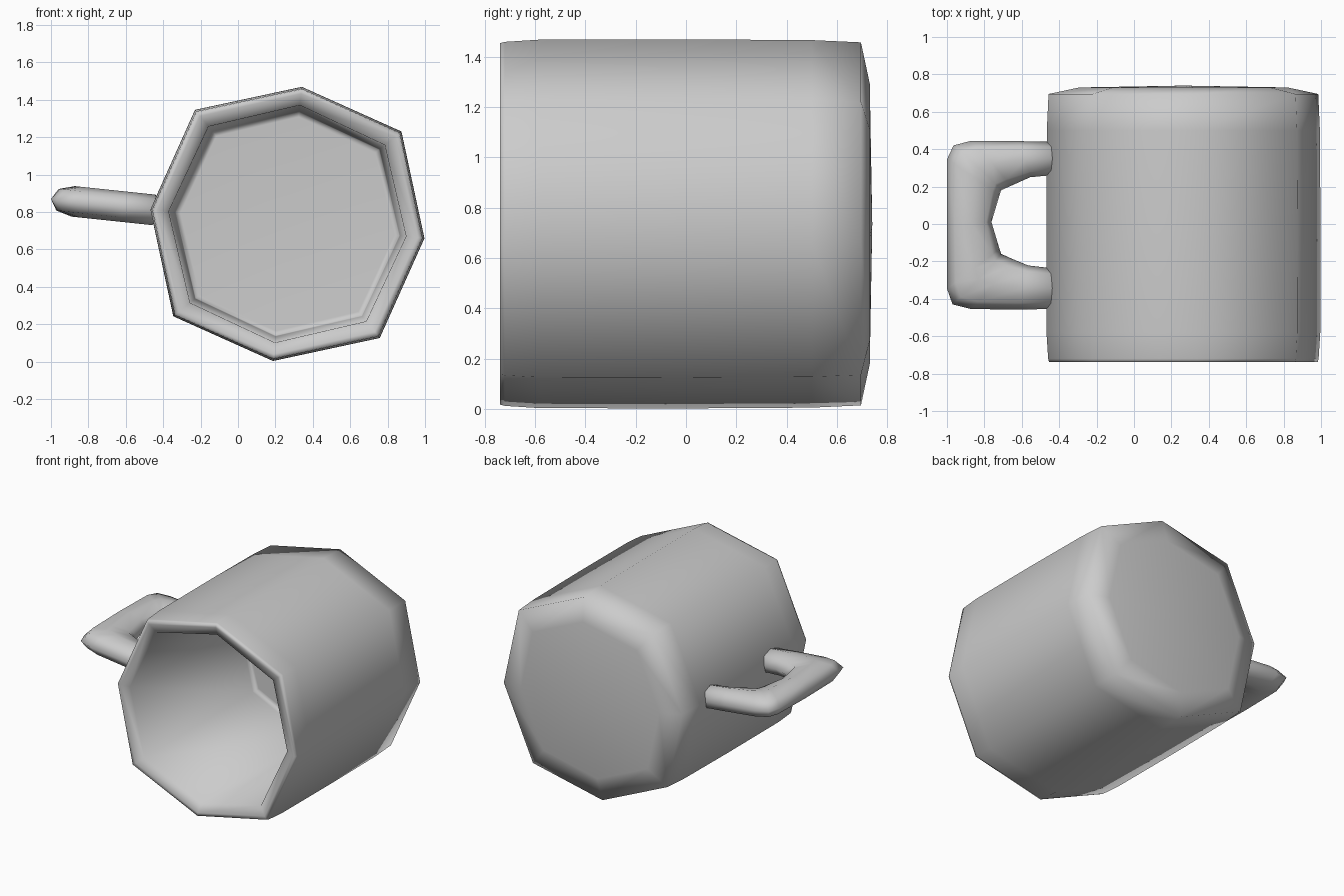
import bpy
import bmesh
from math import sin, cos, radians, pi

if "Cube" in bpy.data.objects:
    bpy.data.objects.remove(bpy.data.objects["Cube"])

CX, CZ = 0.264, 0.736      # axis of the mug, running along y
START = radians(174)       # corner that carries the handle
SIDES = 8


def loft(name, rings, cap_start=None, cap_end=None):
    """Skin rings of points; each end is closed to a centre point or a flat face."""
    bm = bmesh.new()
    loops = [[bm.verts.new(p) for p in ring] for ring in rings]
    n = len(loops[0])
    for a, b in zip(loops, loops[1:]):
        for i in range(n):
            j = (i + 1) % n
            bm.faces.new((a[i], a[j], b[j], b[i]))
    for loop, tip in ((loops[0], cap_start), (loops[-1], cap_end)):
        if tip is None:
            bm.faces.new(loop)
        else:
            c = bm.verts.new(tip)
            for i in range(n):
                bm.faces.new((loop[i], loop[(i + 1) % n], c))
    bmesh.ops.recalc_face_normals(bm, faces=bm.faces)
    for f in bm.faces:
        f.smooth = True
    me = bpy.data.meshes.new(name)
    bm.to_mesh(me)
    bm.free()
    ob = bpy.data.objects.new(name, me)
    bpy.context.collection.objects.link(ob)
    return ob


def octagon(r, y, bulge):
    """Ring of the mug; every second corner sits a little further out."""
    ring = []
    for i in range(SIDES):
        a = START + i * 2 * pi / SIDES
        q = r * (bulge if i % 2 else 1)
        ring.append((CX + q * cos(a), y, CZ + q * sin(a)))
    return ring


# Mug body: (radius, y, corner bulge) from outer base, round the lip, to the floor
profile = [(0.56, 0.73, 1.065), (0.725, 0.695, 1.065), (0.734, 0.5, 1.065),
           (0.737, 0.0, 1.065), (0.736, -0.58, 1.065), (0.727, -0.72, 1.065),
           (0.722, -0.738, 1.065), (0.70, -0.738, 1.06), (0.638, -0.715, 1.05),
           (0.605, 0.50, 1.05), (0.60, 0.53, 1.05), (0.575, 0.532, 1.05)]
loft("mug_body", [octagon(*p) for p in profile],
     (CX, 0.74, CZ), (CX, 0.535, CZ))

# Handle: outer and inner edge of each section as (x, y), seen from above
sections = [((-0.432, 0.41), (-0.432, 0.285)),
            ((-0.45, 0.44), (-0.45, 0.26)),
            ((-0.62, 0.443), (-0.555, 0.25)),
            ((-0.87, 0.445), (-0.66, 0.203)),
            ((-0.965, 0.42), (-0.71, 0.18)),
            ((-1.0, 0.345), (-0.72, 0.15)),
            ((-1.0, 0.0), (-0.762, 0.01)),
            ((-1.0, -0.345), (-0.72, -0.13)),
            ((-0.97, -0.43), (-0.71, -0.16)),
            ((-0.87, -0.455), (-0.65, -0.187)),
            ((-0.62, -0.457), (-0.565, -0.222)),
            ((-0.45, -0.455), (-0.45, -0.235)),
            ((-0.432, -0.425), (-0.432, -0.26))]


def handle_ring(outer, inner, half):
    ring = []
    for i in range(SIDES):
        a = i * 2 * pi / SIDES
        t = 0.5 + 0.5 * cos(a)
        x = inner[0] + (outer[0] - inner[0]) * t
        y = inner[1] + (outer[1] - inner[1]) * t
        u, v = (CX - x) / cos(radians(6)), half * sin(a)
        ring.append((CX + u * cos(START) + v * sin(radians(6)), y,
                     CZ + u * sin(START) + v * cos(radians(6))))
    return ring


last = len(sections) - 1
loft("handle", [handle_ring(o, i, 0.055 if k in (0, last) else 0.082)
                for k, (o, i) in enumerate(sections)])
